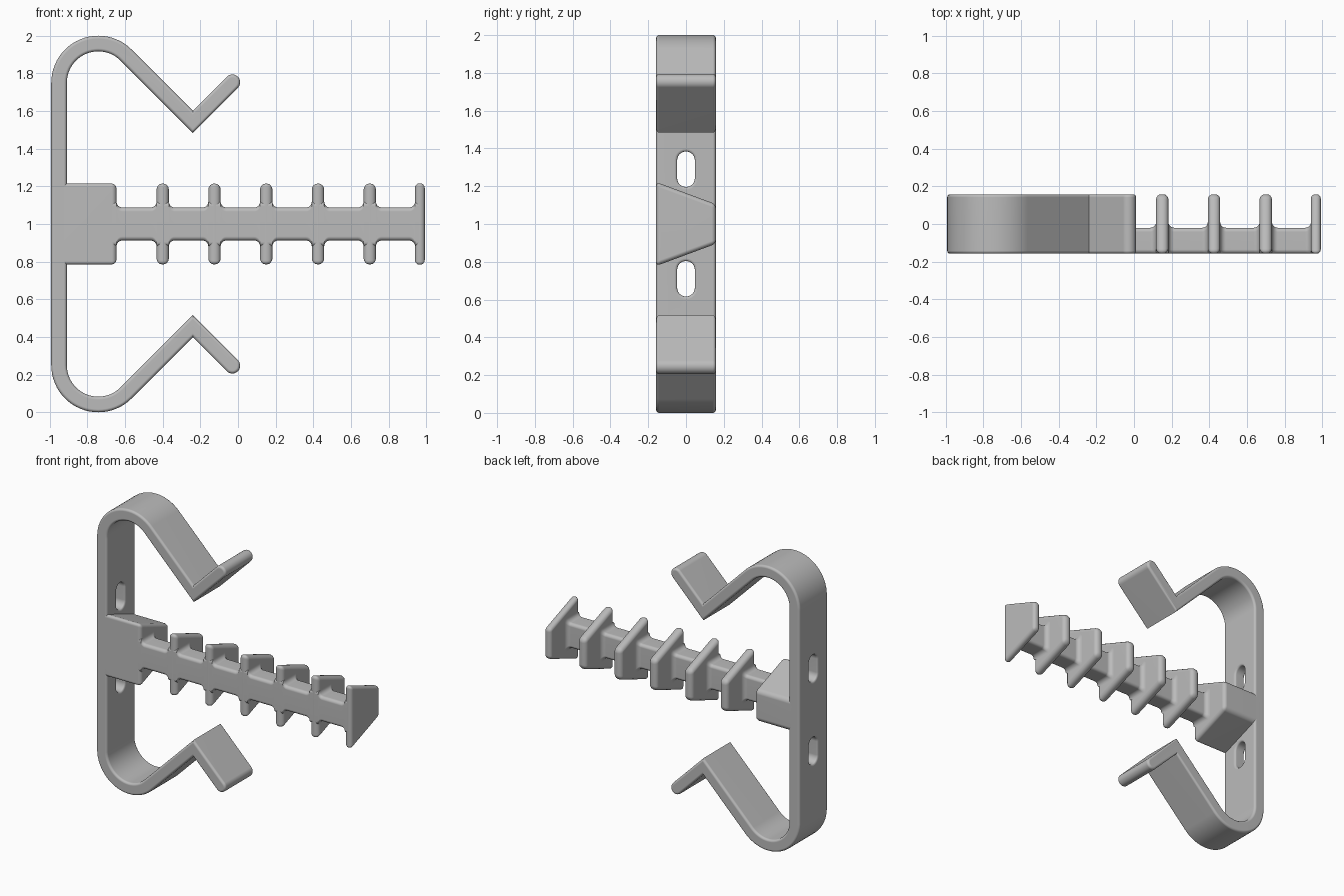
import bpy, bmesh
from math import sin, cos, radians, sqrt

if "Cube" in bpy.data.objects:
    bpy.data.objects.remove(bpy.data.objects["Cube"])

grey = bpy.data.materials.new("plastic_grey")
grey.use_nodes = True
COLOUR = (0.5, 0.5, 0.5, 1)
grey.diffuse_color = COLOUR
grey.node_tree.nodes["Principled BSDF"].inputs["Base Color"].default_value = COLOUR

HALF = 0.158          # half depth of the whole part
WALL = 0.083          # strap thickness
LEFT = -0.992         # outer face of the strap


def arc(cx, cy, r, a0, a1, n):
    angles = [radians(a0 + (a1 - a0) * i / n) for i in range(n + 1)]
    return [(cx + r * cos(a), cy + r * sin(a)) for a in angles]


def loft(name, rings, bevel=0, ends_only=False):
    """Skin equal-length rings of 3D points, cap both ends, round the edges."""
    bm = bmesh.new()
    loops = [[bm.verts.new(p) for p in ring] for ring in rings]
    n = len(loops[0])
    caps = [bm.faces.new(loops[0]), bm.faces.new(loops[-1])]
    for a, b in zip(loops, loops[1:]):
        for i in range(n):
            j = (i + 1) % n
            bm.faces.new((a[i], a[j], b[j], b[i]))
    bmesh.ops.recalc_face_normals(bm, faces=bm.faces[:])
    if bevel:
        edges = [e for f in caps for e in f.edges] if ends_only else bm.edges[:]
        bmesh.ops.bevel(bm, geom=edges, offset=bevel, segments=4, profile=0.5,
                        affect='EDGES', clamp_overlap=False)
    mesh = bpy.data.meshes.new(name)
    bm.to_mesh(mesh)
    bm.free()
    mesh.materials.append(grey)
    obj = bpy.data.objects.new(name, mesh)
    bpy.context.collection.objects.link(obj)
    return obj


def across(x, profile):
    return [(x, y, z) for y, z in profile]


def fillet(t, r):
    """Height of a concave quarter round at distance t from the wall."""
    return r - sqrt(max(0, r * r - (r - t) ** 2))


# Bent strap: upper half outline, mirrored below
R = 0.25
CX, CZ = LEFT + R, 2 - R
VX = -0.24
v_top = CZ + R * sqrt(2) - (VX - CX)
v_low = v_top - WALL * sqrt(2)
tip_x, tip_z = -0.03, (v_top + v_low) / 2 - VX - 0.03
upper = (arc(CX, CZ, R, 180, 45, 24) + [(VX, v_top)]
         + arc(tip_x, tip_z, WALL / 2, 135, -45, 12) + [(VX, v_low)]
         + arc(CX, CZ, R - WALL, 45, 180, 24))
outline = upper + [(x, 2 - z) for x, z in reversed(upper)]
strap = loft("clip_strap", [[(x, y, z) for x, z in outline] for y in (-HALF, HALF)],
             0.016, ends_only=True)

# Screw slots through the strap, with softened rims
for zc in (1.29, 0.71):
    rings = []
    steps = [0, 0.004, 0.009, 0.015]
    stations = [(LEFT - 0.02, 0)] + [(LEFT + t, t) for t in steps]
    stations += [(LEFT + WALL - t, t) for t in reversed(steps)] + [(LEFT + WALL + 0.02, 0)]
    for x, t in stations:
        r = 0.047 + fillet(t, 0.015)
        slot = arc(0, zc + 0.047, r, 0, 180, 12) + arc(0, zc - 0.047, r, 180, 360, 12)
        rings.append(across(x, slot))
    cutter = loft("slot_cutter", rings)
    cutter.hide_render = True
    mod = strap.modifiers.new("slot", 'BOOLEAN')
    mod.operation = 'DIFFERENCE'
    mod.solver = 'EXACT'
    mod.object = cutter
    bpy.context.view_layer.objects.active = strap
    bpy.ops.object.modifier_apply(modifier=mod.name)
    bpy.data.objects.remove(cutter)

# Tapered section shared by the root block and the fins
wedge = [(-HALF, 0.778), (HALF, 0.895), (HALF, 1.105), (-HALF, 1.222)]
BLOCK_END = -0.645
parts = [strap, loft("root_block", [across(x, wedge) for x in (LEFT + 0.03, BLOCK_END)], 0.025)]

# Evenly spaced fins, the last one thinner
fins = [(-0.4 + 0.275 * i, 0.033) for i in range(5)] + [(0.966, 0.026)]
for i, (x, h) in enumerate(fins):
    parts.append(loft(f"fin_{i + 1}", [across(x - h, wedge), across(x + h, wedge)],
                      0.028 if h > 0.03 else 0.022))


# Rod, flush at the front and flared where it meets each fin
def rod_section(d):
    r, back, half = 0.022, -0.02 + d, 0.088 + d
    y0, y1, z0, z1 = -HALF + r, back - r, 1 - half + r, 1 + half - r
    return (arc(y1, z1, r, 0, 90, 4) + arc(y0, z1, r, 90, 180, 4)
            + arc(y0, z0, r, 180, 270, 4) + arc(y1, z0, r, 270, 360, 4))


FLARE = 0.03
ramp = [FLARE * (1 - cos(radians(a))) for a in range(0, 91, 15)]
rings = [across(BLOCK_END - 0.1, rod_section(FLARE))]
wall = BLOCK_END
for x, h in fins:
    bay = [(wall + t, t) for t in ramp] + [(x - h - t, t) for t in reversed(ramp)]
    rings += [across(px, rod_section(fillet(t, FLARE))) for px, t in bay]
    wall = x + h
rings.append(across(fins[-1][0], rod_section(FLARE)))
parts.append(loft("rod", rings))

# Smooth shading with crisp edges kept
bpy.ops.object.select_all(action='DESELECT')
for obj in parts:
    obj.select_set(True)
bpy.context.view_layer.objects.active = strap
bpy.ops.object.shade_smooth_by_angle(angle=radians(35))
for obj in parts:
    mod = obj.modifiers.new("even_normals", 'WEIGHTED_NORMAL')
    mod.keep_sharp = True
